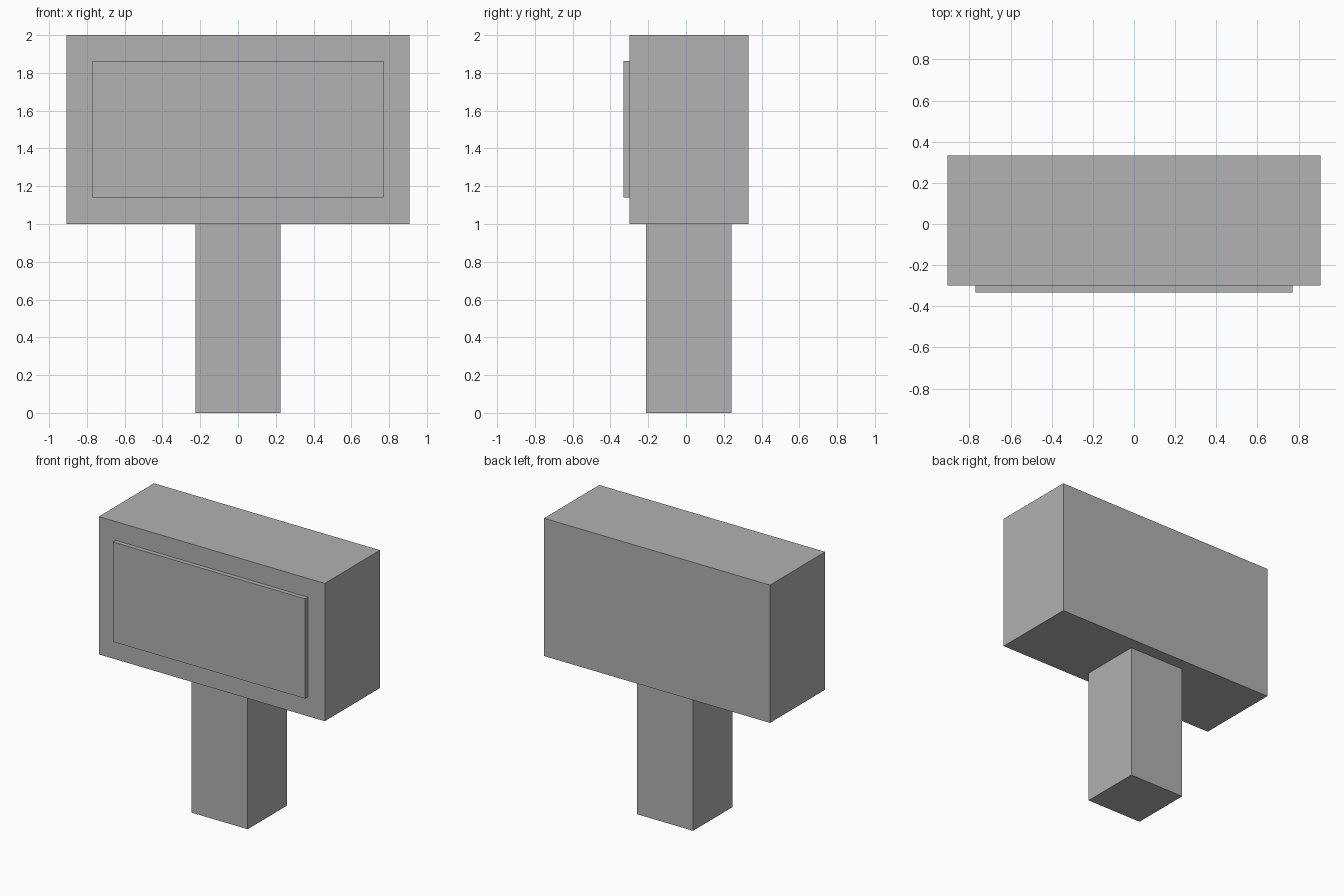
import bpy

cube = bpy.data.objects.get("Cube")
if cube:
    bpy.data.objects.remove(cube, do_unlink=True)

# One plain grey for the whole sign
grey = bpy.data.materials.new("plain grey")
grey.use_nodes = True
colour = (0.445, 0.445, 0.445, 1)
grey.diffuse_color = colour
grey.node_tree.nodes["Principled BSDF"].inputs["Base Color"].default_value = colour


def box(name, width, y_range, z_range):
    """Add a box centred on x = 0, spanning the given y and z ranges."""
    (y0, y1), (z0, z1) = y_range, z_range
    bpy.ops.mesh.primitive_cube_add(size=1, location=(0, (y0 + y1) / 2, (z0 + z1) / 2))
    obj = bpy.context.object
    obj.name = obj.data.name = name
    obj.scale = (width, y1 - y0, z1 - z0)
    bpy.ops.object.transform_apply(location=False, rotation=False, scale=True)
    obj.data.materials.append(grey)
    return obj


# Square post, sign body and raised front panel
box("post", 0.452, (-0.211, 0.241), (0, 1))
box("sign_body", 1.814, (-0.3, 0.332), (1, 2))
box("front_panel", 1.542, (-0.332, -0.3), (1.14, 1.864))
